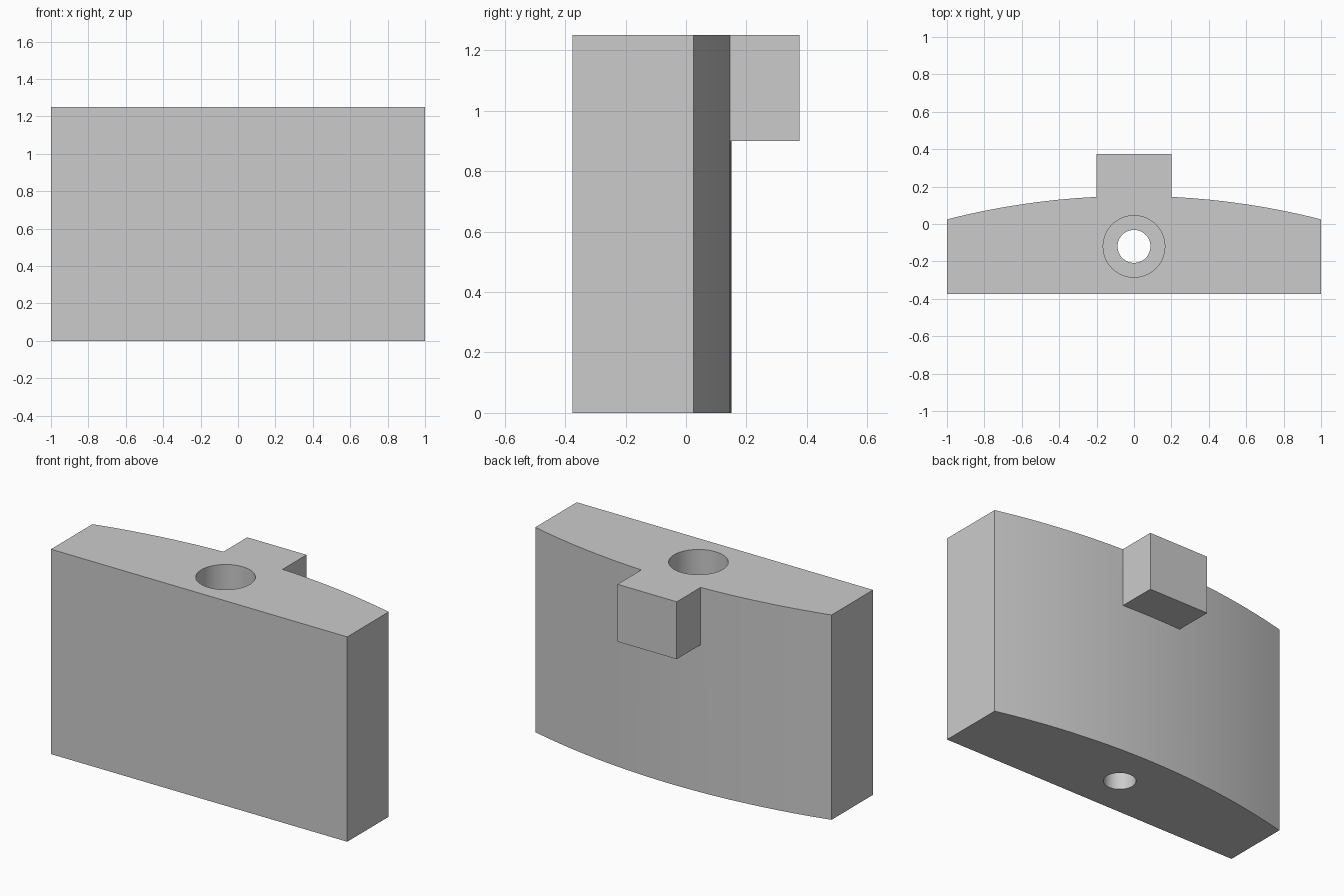
import bpy
import bmesh

cube = bpy.data.objects.get("Cube")
if cube:
    bpy.data.objects.remove(cube, do_unlink=True)

HEIGHT = 1.25
HALF_WIDTH = 1.0
FRONT, BACK_EDGE, BULGE = -0.375, 0.025, 0.125
HOLE_Y = -0.12
BORE_FLOOR = 0.65

grey = bpy.data.materials.new("light grey")
grey.use_nodes = True
colour = (0.6, 0.6, 0.6, 1)
grey.diffuse_color = colour
grey.node_tree.nodes["Principled BSDF"].inputs["Base Color"].default_value = colour


def prism(name, outline, bottom, top):
    """Extrude an outline in x, y from bottom to top."""
    bm = bmesh.new()
    face = bm.faces.new([bm.verts.new((x, y, bottom)) for x, y in outline])
    result = bmesh.ops.extrude_face_region(bm, geom=[face])
    moved = [v for v in result["geom"] if isinstance(v, bmesh.types.BMVert)]
    bmesh.ops.translate(bm, verts=moved, vec=(0, 0, top - bottom))
    bmesh.ops.recalc_face_normals(bm, faces=bm.faces)
    mesh = bpy.data.meshes.new(name)
    bm.to_mesh(mesh)
    bm.free()
    mesh.materials.append(grey)
    obj = bpy.data.objects.new(name, mesh)
    bpy.context.collection.objects.link(obj)
    return obj


def drill(name, radius, bottom, top):
    """Upright cylinder on the hole axis."""
    bpy.ops.mesh.primitive_cylinder_add(
        vertices=48, radius=radius, depth=top - bottom,
        location=(0, HOLE_Y, (top + bottom) / 2))
    obj = bpy.context.object
    obj.name = name
    obj.data.materials.append(grey)
    return obj


def combine(target, tool, operation):
    """Apply a boolean and discard the tool."""
    tool.hide_render = True
    bpy.context.view_layer.objects.active = target
    mod = target.modifiers.new(tool.name, "BOOLEAN")
    mod.operation = operation
    mod.solver = "EXACT"
    mod.object = tool
    bpy.ops.object.modifier_apply(modifier=mod.name)
    bpy.data.objects.remove(tool, do_unlink=True)


# Block with a flat front and a shallow curved back
radius = (HALF_WIDTH ** 2 + BULGE ** 2) / (2 * BULGE)
centre = BACK_EDGE + BULGE - radius
steps = 20
xs = [HALF_WIDTH * (1 - 2 * i / steps) for i in range(steps + 1)]
outline = [(-HALF_WIDTH, FRONT), (HALF_WIDTH, FRONT)]
outline += [(x, centre + (radius ** 2 - x ** 2) ** 0.5) for x in xs]
block = prism("curved_block", outline, 0, HEIGHT)

# Square lug at the top of the back
lug = prism("rear_lug", [(-0.2, 0.06), (0.2, 0.06), (0.2, 0.375), (-0.2, 0.375)],
            0.9, HEIGHT)
combine(block, lug, "UNION")

# Counterbored screw hole
combine(block, drill("counterbore", 0.165, BORE_FLOOR, HEIGHT + 0.1), "DIFFERENCE")
combine(block, drill("screw_hole", 0.088, -0.1, HEIGHT), "DIFFERENCE")

# Smooth the curves, keep the corners sharp
bpy.ops.object.select_all(action="DESELECT")
block.select_set(True)
bpy.context.view_layer.objects.active = block
bpy.ops.object.shade_smooth_by_angle(angle=0.5)
